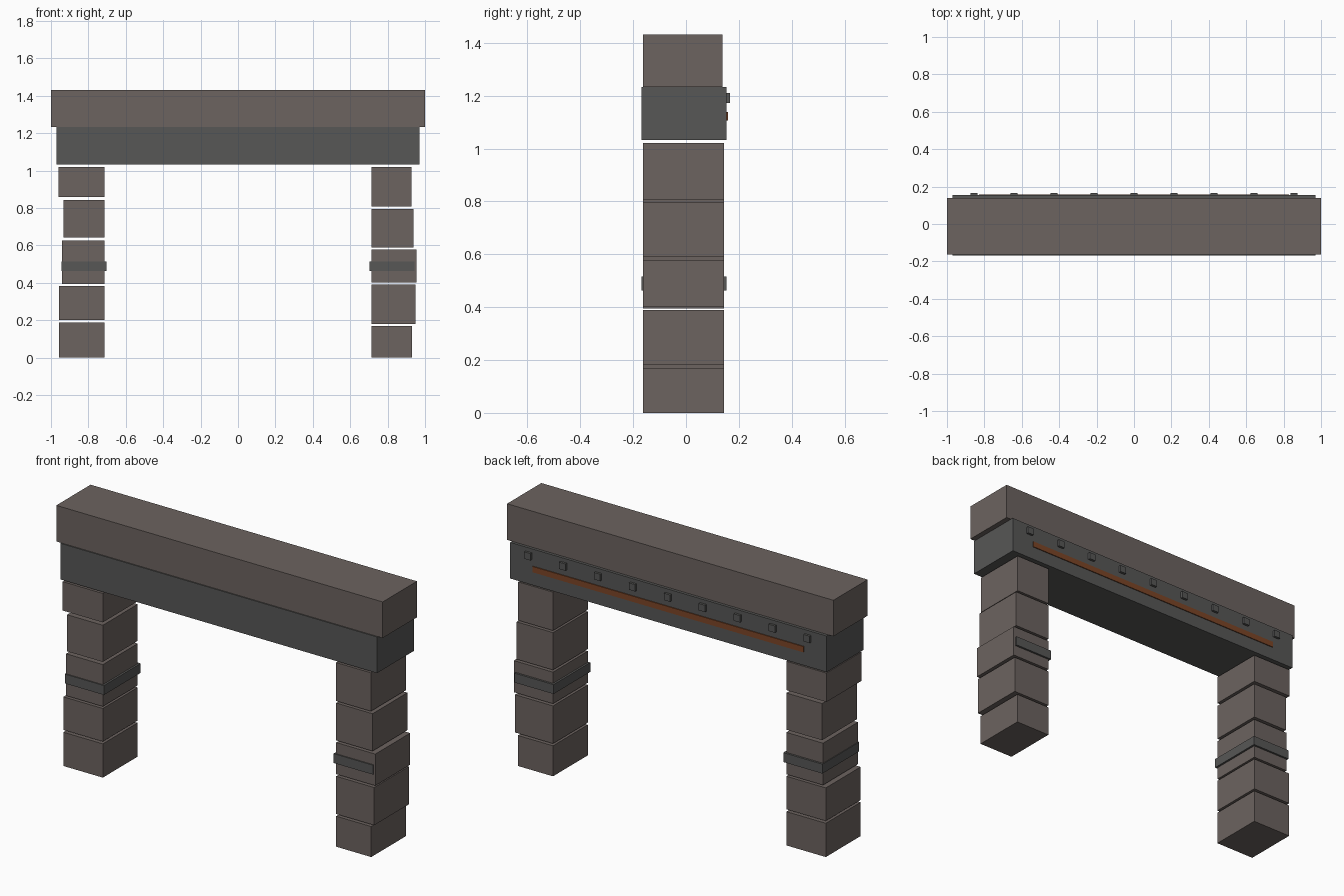
import bpy

if "Cube" in bpy.data.objects:
    bpy.data.objects.remove(bpy.data.objects["Cube"])


def material(name, rgb):
    m = bpy.data.materials.new(name)
    m.diffuse_color = (*rgb, 1)
    m.use_nodes = True
    m.node_tree.nodes["Principled BSDF"].inputs["Base Color"].default_value = m.diffuse_color
    return m


STONE = material("stone", (0.15, 0.125, 0.115))
STEEL = material("steel", (0.095, 0.095, 0.093))
RUST = material("rust", (0.2, 0.06, 0.02))


def box(name, x, y, z, mat):
    """Box from (min, max) ranges on each axis."""
    centre = [(r[0] + r[1]) / 2 for r in (x, y, z)]
    bpy.ops.mesh.primitive_cube_add(size=1, location=centre)
    ob = bpy.context.object
    ob.name = name
    ob.scale = [r[1] - r[0] for r in (x, y, z)]
    bpy.ops.object.transform_apply(location=False, rotation=False, scale=True)
    ob.data.materials.append(mat)
    return ob


BLOCK_Y = (-0.162, 0.143)
STEEL_Y = (-0.168, 0.154)
INNER = 0.715

# Pillar blocks: outer edge distance, bottom, top
pillars = {
    "left": (-1, [(0.957, 0, 0.187), (0.957, 0.2, 0.383), (0.94, 0.394, 0.626),
                  (0.934, 0.641, 0.844), (0.961, 0.86, 1.02)]),
    "right": (1, [(0.93, 0, 0.169), (0.948, 0.181, 0.39), (0.955, 0.402, 0.577),
                  (0.938, 0.589, 0.796), (0.928, 0.807, 1.02)]),
}
for side, (s, blocks) in pillars.items():
    for i, (outer, low, high) in enumerate(blocks, 1):
        box(f"{side}_pillar_block_{i}", sorted((s * INNER, s * outer)),
            BLOCK_Y, (low, high), STONE)
    # Steel band around the middle block
    box(f"{side}_pillar_band", sorted((s * 0.704, s * 0.944)),
        STEEL_Y, (0.463, 0.515), STEEL)

# Steel beam and stone lintel
box("steel_beam", (-0.97, 0.97), STEEL_Y, (1.032, 1.232), STEEL)
box("stone_lintel", (-1, 1), (-0.162, 0.138), (1.232, 1.432), STONE)

# Rusty strip and row of bolts on the back of the beam
box("rust_strip", (-0.83, 0.83), (0.148, 0.159), (1.106, 1.138), RUST)
for i in range(9):
    x = (i - 4) * 0.214
    box(f"beam_bolt_{i + 1}", (x - 0.019, x + 0.019), (0.146, 0.167),
        (1.172, 1.21), STEEL)
